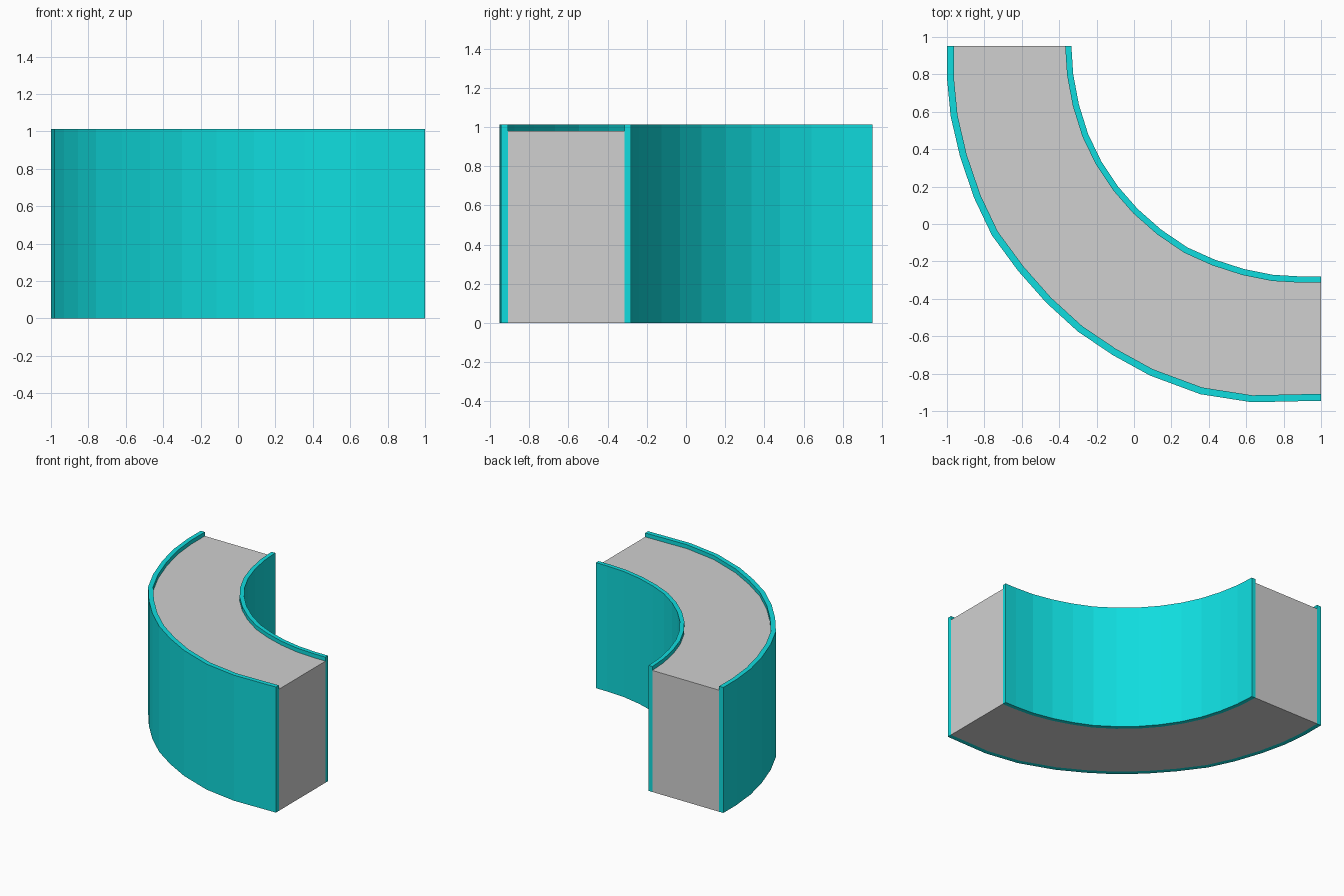
import bpy, bmesh
from mathutils import Vector

if "Cube" in bpy.data.objects:
    bpy.data.objects.remove(bpy.data.objects["Cube"])

WALL_H, FILL_H = 1.012, 0.98

# Plan outlines of the bend, from the back end round to the right end
OUTER = [(-1, .953), (-1, .78), (-.98, .575), (-.93, .36), (-.855, .14), (-.76, -.06),
         (-.62, -.25), (-.47, -.42), (-.3, -.575), (-.115, -.70), (.085, -.81),
         (.355, -.91), (.63, -.953), (1, -.945)]
INNER = [(-.335, .953), (-.325, .80), (-.295, .64), (-.245, .48), (-.175, .335),
         (-.085, .20), (.02, .08), (.145, -.03), (.285, -.125), (.43, -.19),
         (.585, -.24), (.745, -.272), (.9, -.281), (1, -.281)]


def material(name, rgb):
    m = bpy.data.materials.new(name)
    m.diffuse_color = (*rgb, 1)
    m.use_nodes = True
    m.node_tree.nodes["Principled BSDF"].inputs["Base Color"].default_value = m.diffuse_color
    return m


def offset(path, d):
    """Parallel path, mitred at corners, with flush ends; positive d is to the left."""
    pts = [Vector(p) for p in path]
    dirs = [(b - a).normalized() for a, b in zip(pts, pts[1:])]
    norms = [Vector((-t.y, t.x)) for t in dirs]
    out = [pts[0] + Vector((d, 0))]
    for p, n0, n1 in zip(pts[1:-1], norms, norms[1:]):
        m = (n0 + n1).normalized()
        out.append(p + m * d / m.dot(n0))
    out.append(pts[-1] + Vector((0, d)))
    return out


def band(name, a, b, height, mat):
    """Solid strip between two plan paths of equal length."""
    bm = bmesh.new()
    rings = []
    for p, q in zip(a, b):
        rings.append([bm.verts.new((c[0], c[1], z))
                      for c, z in ((p, 0), (q, 0), (q, height), (p, height))])
    for r, s in zip(rings, rings[1:]):
        for i in range(4):
            j = (i + 1) % 4
            bm.faces.new((r[i], r[j], s[j], s[i]))
    bm.faces.new(rings[0])
    bm.faces.new(rings[-1][::-1])
    bmesh.ops.recalc_face_normals(bm, faces=bm.faces)
    me = bpy.data.meshes.new(name)
    bm.to_mesh(me)
    bm.free()
    me.materials.append(mat)
    ob = bpy.data.objects.new(name, me)
    bpy.context.collection.objects.link(ob)


teal = material("teal", (.005, .72, .735))
grey = material("light grey", (.63, .63, .63))

outer_in = offset(OUTER, .037)
inner_in = offset(INNER, -.033)

# Two thin curved walls and the solid core between them
band("outer_wall", OUTER, outer_in, WALL_H, teal)
band("inner_wall", inner_in, INNER, WALL_H, teal)
band("core", outer_in, inner_in, FILL_H, grey)
